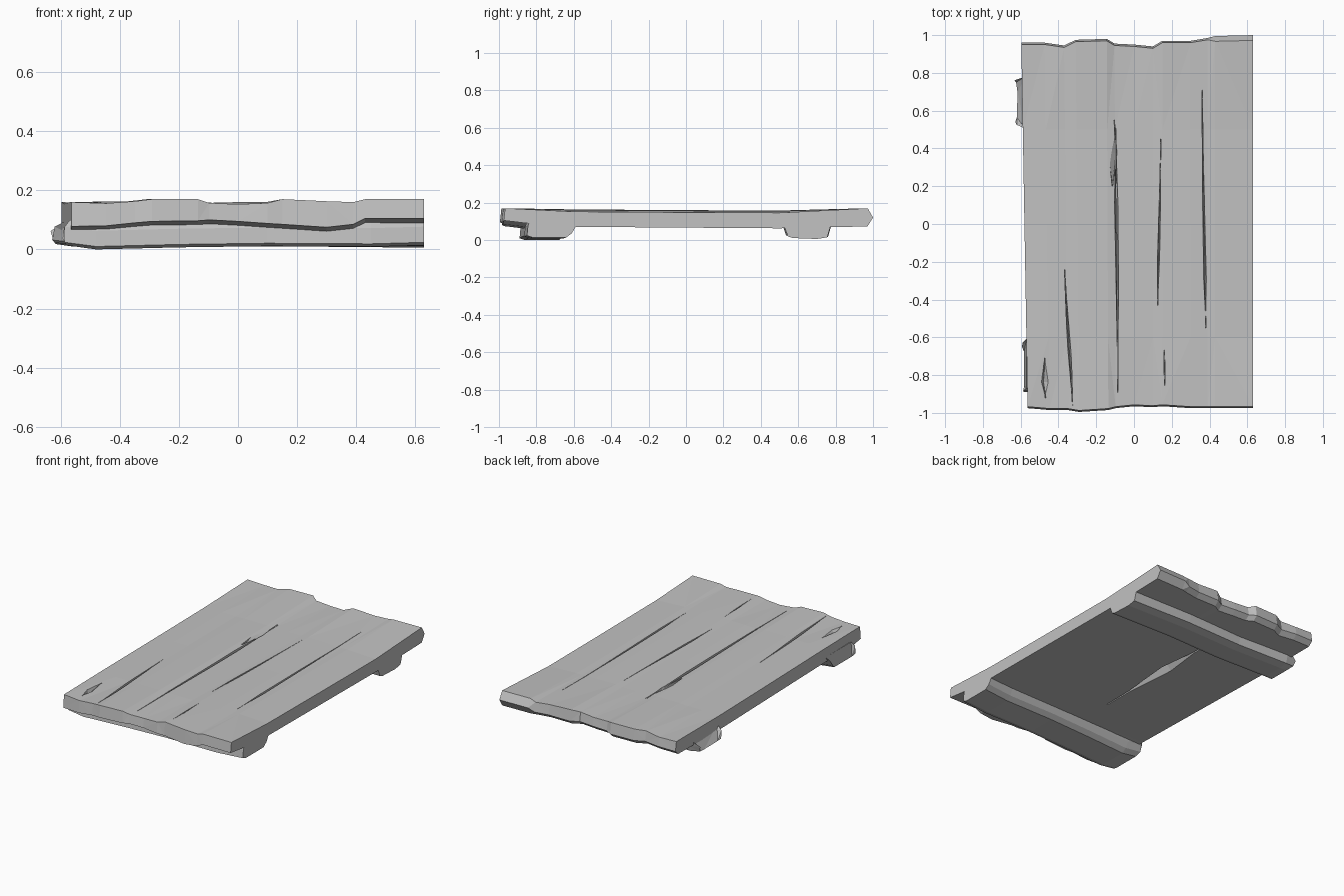
import bpy, bmesh
from mathutils import Vector

old = bpy.data.objects.get("Cube")
if old:
    bpy.data.objects.remove(old, do_unlink=True)

wood = bpy.data.materials.new("weathered grey wood")
wood.use_nodes = True
GREY = (0.54, 0.54, 0.54, 1)
wood.diffuse_color = GREY
wood.node_tree.nodes["Principled BSDF"].inputs["Base Color"].default_value = GREY


def loft(name, sections):
    """Closed flat-shaded solid through matching rings of points."""
    bm = bmesh.new()
    rings = [[bm.verts.new(p) for p in s] for s in sections]
    n = len(rings[0])
    for a, b in zip(rings, rings[1:]):
        for i in range(n):
            j = (i + 1) % n
            bm.faces.new((a[i], a[j], b[j], b[i]))
    bm.faces.new(rings[0])
    bm.faces.new(rings[-1])
    bmesh.ops.triangulate(bm, faces=bm.faces[:])
    bmesh.ops.recalc_face_normals(bm, faces=bm.faces[:])
    mesh = bpy.data.meshes.new(name)
    bm.to_mesh(mesh)
    bm.free()
    mesh.materials.append(wood)
    obj = bpy.data.objects.new(name, mesh)
    bpy.context.collection.objects.link(obj)
    return obj


# Deck of fused planks: x, front y, back y, end top z, middle top z, front lower z
columns = [
    (-.58, -.975, .96, .160, .156, .078), (-.46, -.985, .96, .156, .158, .080),
    (-.36, -.985, .945, .163, .157, .090), (-.30, -.995, .975, .170, .160, .095),
    (-.14, -.985, .98, .170, .160, .097), (-.10, -.975, .955, .157, .154, .100),
    (.00, -.965, .95, .153, .156, .095), (.10, -.970, .94, .157, .157, .088),
    (.15, -.965, .97, .170, .160, .085), (.30, -.975, .97, .163, .158, .075),
    (.39, -.975, .985, .160, .155, .085), (.43, -.975, .995, .170, .157, .105),
    (.63, -.975, 1.0, .170, .148, .105)]


def deck_ring(x, yf, yb, top, mid, low):
    inset, tip = (.028, .12) if x > .4 else (.010, .10)
    ring = [(yf + .008, top), (-.6, mid + .004), (0, mid), (.5, mid - .002),
            (yb - inset, top), (yb, tip), (yb - .03, .073),
            (.5, .063), (-.6, .071), (-.86, low - .014), (yf, low)]
    lean = .03 if x < 0 else 0
    return [(x * (1 + lean * y), y, z) for y, z in ring]


deck = loft("plank_deck", [deck_ring(*c) for c in columns])

# Splits between planks and a chipped dent, cut as tapered wedges
cutters = []


def wedge(name, start, end, middle, width, top, bottom, keel, shift=0):
    """Sliver pointed at both ends; keel is the bottom width, shift its offset."""
    a, b = Vector(start), Vector(end)
    rings = []
    for p, k in ((a, .1), (a.lerp(b, middle), 1), (b, .1)):
        w, v, s = width * k / 2, keel * k / 2, shift * k
        rings.append([(p.x - w, p.y, top), (p.x + w, p.y, top),
                      (p.x + s + v, p.y, bottom), (p.x + s - v, p.y, bottom)])
    obj = loft(name, rings)
    obj.hide_render = True
    cutters.append(obj)


wedge("split_cutter_1", (-.325, -.96), (-.368, -.23), .4, .020, .175, .12, .001)
wedge("split_cutter_2", (-.085, -.90), (-.098, .55), .7, .024, .175, .10, .003)
wedge("split_cutter_3", (.165, -.90), (.158, -.62), .5, .008, .175, .12, .001)
wedge("split_cutter_4", (.125, -.44), (.142, .45), .3, .015, .175, .12, .001)
wedge("split_cutter_5", (.380, -.55), (.360, .75), .2, .020, .175, .12, .001)
wedge("chip_cutter", (-.115, .2), (-.105, .55), .5, .050, .168, .135, .001, .015)
wedge("dent_cutter", (-.468, -.92), (-.472, -.71), .4, .045, .165, .135, .001, -.01)
wedge("underside_split_cutter", (-.11, -.38), (-.10, .55), .6, .010, .115, .04, .10)
for cutter in cutters:
    mod = deck.modifiers.new(cutter.name, "BOOLEAN")
    mod.operation = "DIFFERENCE"
    mod.solver = "EXACT"
    mod.object = cutter

# Bake the cuts into the deck and discard the cutters
graph = bpy.context.evaluated_depsgraph_get()
cut_mesh = bpy.data.meshes.new_from_object(deck.evaluated_get(graph))
deck.modifiers.clear()
deck.data = cut_mesh
for cutter in cutters:
    bpy.data.objects.remove(cutter, do_unlink=True)

# Cross beams: one (y, z) profile, shifted and dropped at stations along x
front_profile = [(-.83, .115), (-.845, .08), (-.85, .027), (-.82, .017),
                 (-.64, .017), (-.61, .04), (-.59, .075), (-.57, .115)]
back_profile = [(.51, .115), (.53, .065), (.545, .02), (.57, .011),
                (.70, .006), (.755, .015), (.765, .05), (.785, .115)]


def beam(name, profile, stations, tip):
    """Stations: x, y shift, z shift; tip slants the broken end."""
    rings = [[(x, y + dy, z + dz) for y, z in profile] for x, dy, dz in stations]
    rings[0] = [(x + tip * abs(z - .05), y, min(z, .1)) for x, y, z in rings[0]]
    return loft(name, rings)


beam("front_cross_beam", front_profile,
     [(-.60, -.038, -.003), (-.48, -.04, -.017), (-.2, -.03, -.010),
      (.1, -.02, -.006), (.45, -.015, -.008), (.63, 0, -.003)], .5)
beam("back_cross_beam", back_profile,
     [(-.645, -.005, .012), (-.56, .005, .004), (-.2, -.01, .006),
      (.2, .005, .004), (.63, 0, 0)], .9)
